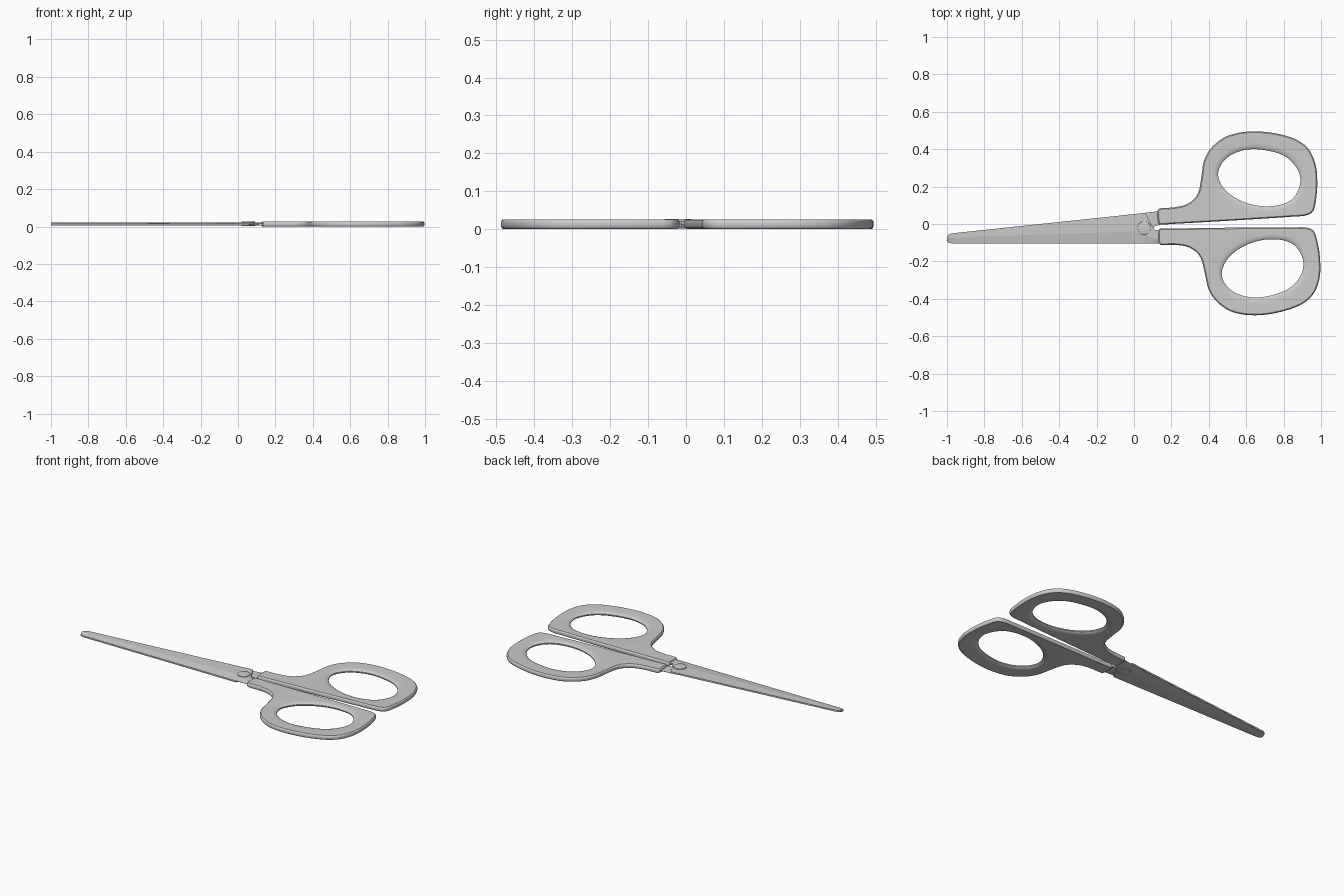
import bpy, bmesh, math
from mathutils import Vector, Matrix

if "Cube" in bpy.data.objects:
    bpy.data.objects.remove(bpy.data.objects["Cube"])


def finish(bm, name, smooth=True):
    bmesh.ops.recalc_face_normals(bm, faces=bm.faces[:])
    mesh = bpy.data.meshes.new(name)
    bm.to_mesh(mesh)
    bm.free()
    ob = bpy.data.objects.new(name, mesh)
    bpy.context.collection.objects.link(ob)
    if smooth:
        bpy.ops.object.select_all(action='DESELECT')
        ob.select_set(True)
        bpy.context.view_layer.objects.active = ob
        bpy.ops.object.shade_smooth_by_angle(angle=math.radians(35))
    return ob


def smooth_loop(points, steps=6):
    """Closed Hermite curve through the points."""
    p = [Vector(q) for q in points]
    n = len(p)
    tan = [(p[(i + 1) % n] - p[i - 1]).normalized() for i in range(n)]
    out = []
    for i in range(n):
        a, b = p[i], p[(i + 1) % n]
        length = (b - a).length
        for k in range(steps):
            t = k / steps
            out.append(a * (2*t**3 - 3*t**2 + 1) + b * (3*t**2 - 2*t**3)
                       + tan[i] * length * (t**3 - 2*t**2 + t)
                       + tan[(i + 1) % n] * length * (t**3 - t**2))
    return out


def rim(bm, loop, profile):
    """Sweep an (inset, z) profile round a loop; return bottom and top edges."""
    n = len(loop)
    normals = []
    for i in range(n):
        t = (loop[(i + 1) % n] - loop[i - 1]).normalized()
        normals.append(Vector((-t.y, t.x)))
    rings = [[bm.verts.new((*(loop[i] + normals[i] * d), z)) for i in range(n)]
             for d, z in profile]
    for r, s in zip(rings, rings[1:]):
        for i in range(n):
            j = (i + 1) % n
            bm.faces.new((r[i], r[j], s[j], s[i]))
    return [[bm.edges.get((r[i], r[(i + 1) % n])) for i in range(n)]
            for r in (rings[0], rings[-1])]


H = 0.026
OUTER = [(0.14, -0.004), (0.2, 0.0), (0.55, 0.02), (0.86, 0.04), (0.92, 0.046),
         (0.955, 0.065), (0.97, 0.11), (0.98, 0.21), (0.97, 0.32), (0.925, 0.41),
         (0.835, 0.465), (0.66, 0.495), (0.51, 0.475), (0.42, 0.415),
         (0.375, 0.34), (0.36, 0.25), (0.34, 0.16), (0.29, 0.11), (0.22, 0.09),
         (0.14, 0.084), (0.131, 0.08), (0.125, 0.06), (0.131, 0.002)]
HOLE = [(0.45, 0.26), (0.487, 0.345), (0.58, 0.393), (0.685, 0.397), (0.81, 0.36),
        (0.88, 0.28), (0.885, 0.2), (0.835, 0.125), (0.73, 0.095), (0.61, 0.11),
        (0.50, 0.17)]
EDGE = [(0.006, 0), (0.002, 0.003), (0, 0.008)]
DISH = [(0.03, 0), (0.017, 0.0015), (0.006, 0.005), (0, 0.010)]


def both_sides(half):
    return half + [(d, H - z) for d, z in reversed(half)]


def handle(name, matrix):
    bm = bmesh.new()
    outer = rim(bm, smooth_loop(OUTER), both_sides(EDGE))
    inner = rim(bm, smooth_loop(HOLE), both_sides(DISH))
    for a, b in zip(outer, inner):
        bmesh.ops.triangle_fill(bm, edges=a + b, use_beauty=True)
    bm.transform(matrix)
    return finish(bm, name)


def blade(name, stations, z_in, z_out):
    """Loft a blade from (x, spine y, ridge y, cutting edge y) stations."""
    bm = bmesh.new()
    z_edge = z_in + (z_out - z_in) * 0.15
    rows = [[bm.verts.new(c) for c in ((x, s, z_in), (x, s, z_out), (x, r, z_out),
                                       (x, e, z_edge), (x, e, z_in))]
            for x, s, r, e in stations]
    for a, b in zip(rows, rows[1:]):
        for i in range(5):
            j = (i + 1) % 5
            bm.faces.new((a[i], a[j], b[j], b[i]))
    bm.faces.new(rows[0])
    bm.faces.new(rows[-1])
    return finish(bm, name, smooth=False)


# Finger handles: the second is mirrored, then swung about the pivot
handle("back_handle", Matrix.Identity(4))
pivot = Vector((0.055, -0.025, 0))
swing = (Matrix.Translation(pivot + Vector((0, 0.016, 0)))
         @ Matrix.Rotation(math.radians(4), 4, 'Z')
         @ Matrix.Diagonal((1, -1, 1, 1)) @ Matrix.Translation(-pivot))
handle("front_handle", swing)

# Crossing blades
blade("upper_blade", [(-1.0, -0.067, -0.08, -0.092), (-0.99, -0.055, -0.075, -0.101),
                      (-0.965, -0.049, -0.072, -0.103), (0.0, 0.053, -0.04, -0.103),
                      (0.06, 0.06, -0.06, -0.103), (0.11, -0.032, -0.08, -0.104),
                      (0.2, -0.036, -0.08, -0.104)], 0.0135, 0.022)
blade("lower_blade", [(-1.0, -0.092, -0.08, -0.067), (-0.99, -0.101, -0.083, -0.056),
                      (-0.965, -0.105, -0.082, -0.05), (0.0, -0.105, -0.015, 0.052),
                      (0.06, -0.105, 0.01, 0.06), (0.11, -0.012, 0.04, 0.066),
                      (0.2, 0.012, 0.05, 0.07)], 0.0135, 0.006)

# Pivot rivet
bm = bmesh.new()
bmesh.ops.create_cone(bm, cap_ends=True, segments=48, radius1=0.036, radius2=0.036,
                      depth=0.025,
                      matrix=Matrix.Translation((0.055, -0.022, 0.0145)))
rims = [e for e in bm.edges if abs(e.verts[0].co.z - e.verts[1].co.z) < 1e-5]
bmesh.ops.bevel(bm, geom=rims, offset=0.0025, segments=2, affect='EDGES', profile=0.5)
finish(bm, "pivot_rivet")
